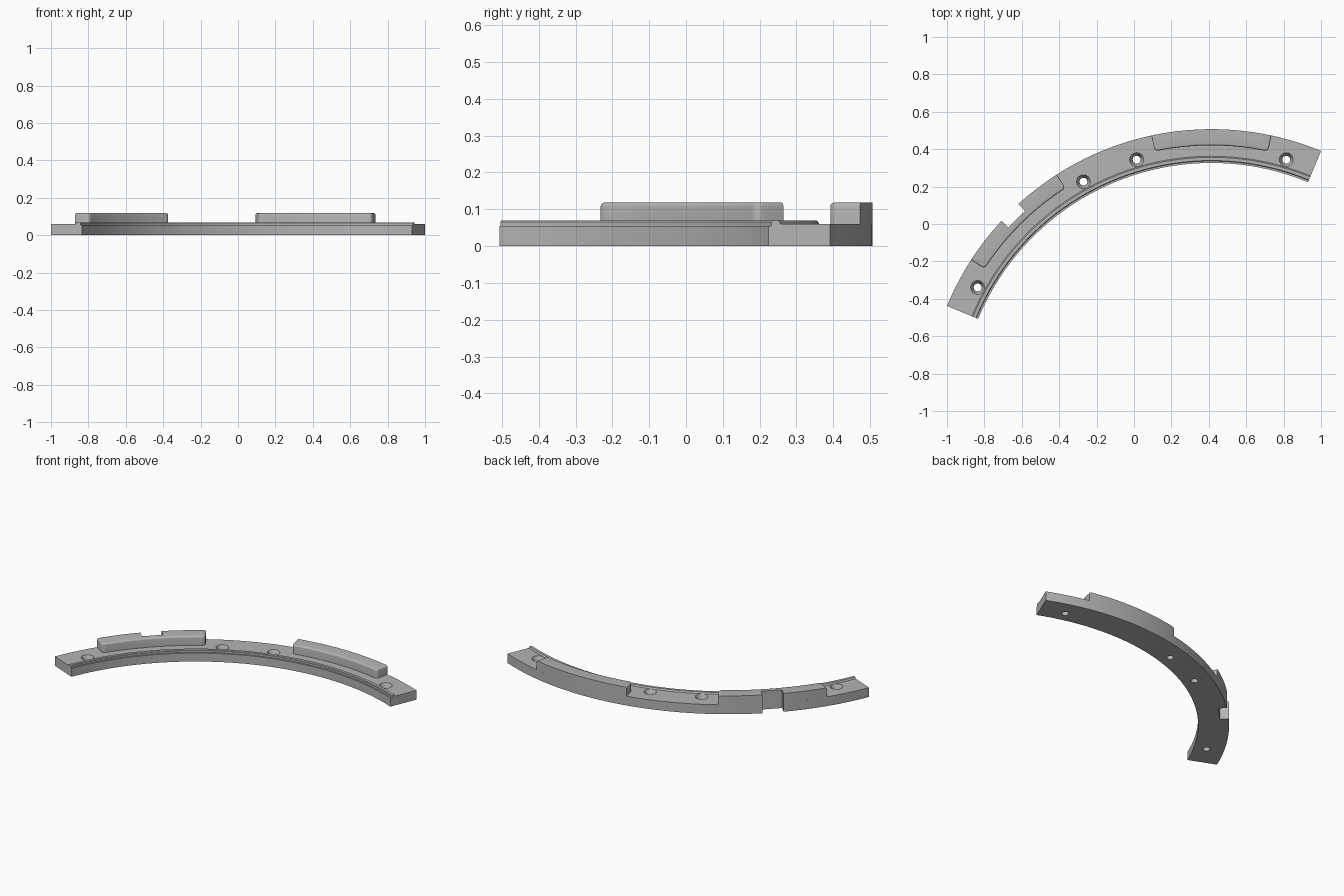
import bpy, bmesh
from math import radians, cos, sin
from mathutils import Matrix, Vector

if "Cube" in bpy.data.objects:
    bpy.data.objects.remove(bpy.data.objects["Cube"])

CX, CY = 0.414, -1.0237          # centre of the arc
R_IN, R_OUT, R_PAD = 1.35, 1.5307, 1.444
DECK, PAD_TOP = 0.06, 0.118

grey = bpy.data.materials.new("satin_grey")
grey.use_nodes = True
grey.diffuse_color = (0.46, 0.46, 0.46, 1)
grey.node_tree.nodes["Principled BSDF"].inputs["Base Color"].default_value = (0.46, 0.46, 0.46, 1)


def polar(r, deg, z):
    a = radians(deg)
    return Vector((CX + r * cos(a), CY + r * sin(a), z))


def radius(v):
    return (v.co.xy - Vector((CX, CY))).length


def finish(bm, name):
    bmesh.ops.recalc_face_normals(bm, faces=bm.faces)
    mesh = bpy.data.meshes.new(name)
    bm.to_mesh(mesh)
    bm.free()
    mesh.materials.append(grey)
    obj = bpy.data.objects.new(name, mesh)
    bpy.context.collection.objects.link(obj)
    return obj


def sweep(profile, start, end, steps):
    """Sweep a closed (radius, height) profile along the arc and cap it."""
    bm = bmesh.new()
    rings = [[bm.verts.new(polar(r, start + (end - start) * i / steps, z)) for r, z in profile]
             for i in range(steps + 1)]
    n = len(profile)
    for a, b in zip(rings, rings[1:]):
        for j in range(n):
            k = (j + 1) % n
            bm.faces.new((a[j], a[k], b[k], b[j]))
    bm.faces.new(rings[0])
    bm.faces.new(rings[-1])
    return bm


def cut(obj, cutter):
    mod = obj.modifiers.new("cut", 'BOOLEAN')
    mod.operation, mod.solver, mod.object = 'DIFFERENCE', 'EXACT', cutter
    bpy.context.view_layer.objects.active = obj
    bpy.ops.object.modifier_apply(modifier=mod.name)


def cone_cutter(deg, r1, r2, z1, z2):
    bm = bmesh.new()
    spot = polar(1.425, deg, (z1 + z2) / 2)
    bmesh.ops.create_cone(bm, cap_ends=True, segments=32, radius1=r1, radius2=r2,
                          depth=z2 - z1, matrix=Matrix.Translation(spot))
    return finish(bm, "hole_cutter")


def make_pad(name, start, end):
    """Raised block, flush outside, rounded on its ends and inner side."""
    rect = [(R_PAD, DECK), (R_OUT, DECK), (R_OUT, PAD_TOP), (R_PAD, PAD_TOP)]
    bm = sweep(rect, start, end, 20)
    ends = [polar(R_PAD, a, 0).xy for a in (start, end)]
    corners = [e for e in bm.edges
               if all(any((v.co.xy - p).length < 1e-4 for p in ends) for v in e.verts)]
    bmesh.ops.bevel(bm, geom=corners, offset=0.02, segments=5, profile=0.5, affect='EDGES')
    bmesh.ops.recalc_face_normals(bm, faces=bm.faces)
    rim = []
    for e in bm.edges:
        on_top = all(v.co.z > PAD_TOP - 1e-4 for v in e.verts)
        outside = all(radius(v) > R_OUT - 1e-3 for v in e.verts)
        walls = [f for f in e.link_faces if abs(f.normal.z) < 0.1]
        if on_top and walls and not outside:
            rim.append(e)
    bmesh.ops.bevel(bm, geom=rim, offset=0.01, segments=4, profile=0.5, affect='EDGES')
    return finish(bm, name)


# Curved base with a stepped inner ledge and low ridge
base = finish(sweep([(R_IN, 0), (R_OUT, 0), (R_OUT, DECK), (1.386, DECK), (1.38, 0.069),
                     (1.363, 0.069), (1.36, 0.066), (1.36, 0.054), (R_IN, 0.054)],
                    67.5, 157.5, 72), "curved_base")

# Raised pads
pads = [make_pad("centre_pad", 77.9, 102.1), make_pad("side_pad", 122.7, 147.1)]

# Countersunk screw holes
cutters = []
for deg in (73.7, 106.3, 118.7, 151.3):
    for dims in ((0.021, 0.021, -0.1, 0.2), (0.02, 0.04, 0.03, 0.065)):
        cutters.append(cone_cutter(deg, *dims))
        cut(base, cutters[-1])

# Square notch through the outer edge of the side pad and base
bm = bmesh.new()
place = (Matrix.Translation(polar(1.578, 134.8, 0.05)) @ Matrix.Rotation(radians(134.8), 4, 'Z')
         @ Matrix.Diagonal((0.2, 0.126, 0.4, 1)))
bmesh.ops.create_cube(bm, size=1, matrix=place)
cutters.append(finish(bm, "notch_cutter"))
cut(base, cutters[-1])
cut(pads[1], cutters[-1])

for c in cutters:
    bpy.data.objects.remove(c)

# Smooth the curved walls, keep the edges crisp
for obj in [base] + pads:
    bpy.ops.object.select_all(action='DESELECT')
    obj.select_set(True)
    bpy.context.view_layer.objects.active = obj
    bpy.ops.object.shade_smooth_by_angle(angle=radians(30))
